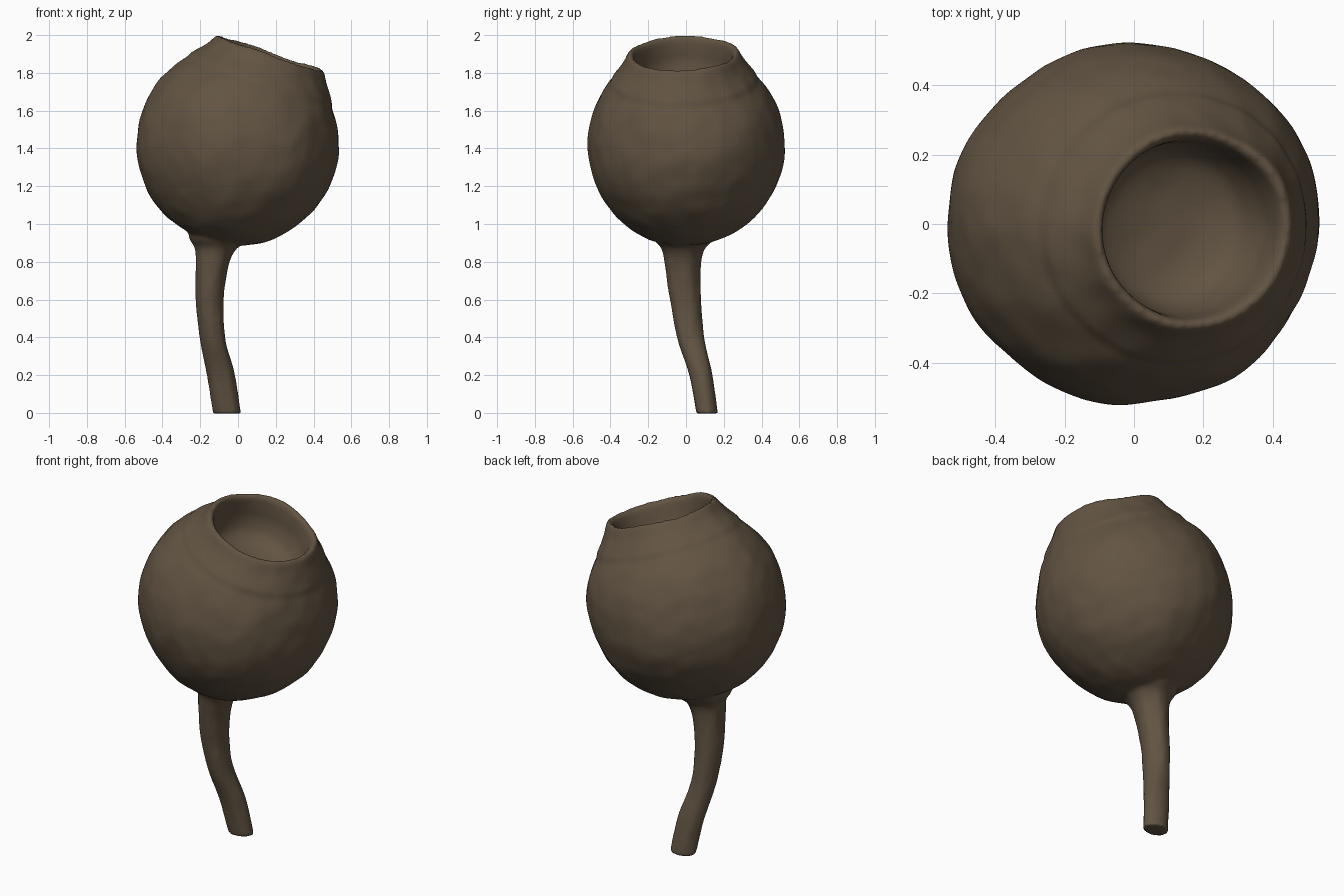
import bpy, bmesh, math
from mathutils import Vector, Matrix, noise

if "Cube" in bpy.data.objects:
    bpy.data.objects.remove(bpy.data.objects["Cube"])

SEG = 96
bm = bmesh.new()


def skin(rings):
    """Join closed rings of points into a capped tube."""
    rows = [[bm.verts.new(p) for p in ring] for ring in rings]
    for a, b in zip(rows, rows[1:]):
        n = len(a)
        for i in range(n):
            bm.faces.new((a[i], a[(i + 1) % n], b[(i + 1) % n], b[i]))
    bm.faces.new(rows[0][::-1])
    bm.faces.new(rows[-1])


def spline(pts, steps):
    """Catmull-Rom curve through tuples of any length."""
    p = [pts[0]] + list(pts) + [pts[-1]]
    out = []
    for i in range(1, len(p) - 2):
        for s in range(steps):
            t = s / steps
            out.append([0.5 * (2 * b + (c - a) * t + (2 * a - 5 * b + 4 * c - d) * t * t
                               + (3 * b - a - 3 * c + d) * t ** 3)
                        for a, b, c, d in zip(p[i - 1], p[i], p[i + 1], p[i + 2])])
    out.append(list(pts[-1]))
    return out


def lump(p, big, small):
    return big * noise.noise(p * 3.5) + small * noise.noise(p * 11 + Vector((7, 3, 1)))


# Round pod: sphere profile (radius, height along axis), raised lip, hollow bowl
R = 0.535
profile = []
for i in range(41):
    a = math.radians(0.5 + i * 3.25)
    profile.append((R * math.sin(a), -R * math.cos(a)))
profile += spline([(0.395, 0.375), (0.335, 0.452), (0.297, 0.512), (0.272, 0.502),
                   (0.262, 0.45), (0.25, 0.37), (0.21, 0.295), (0.12, 0.255),
                   (0.004, 0.245)], 5)

tilt = (Matrix.Translation((0, 0, 1.42)) @ Matrix.Diagonal((1, 0.97, 1, 1))
        @ Matrix.Rotation(0.03, 4, 'X') @ Matrix.Rotation(0.336, 4, 'Y'))
rings = []
for r, h in profile:
    ring = []
    for k in range(SEG):
        a = 2 * math.pi * k / SEG
        p = Vector((r * math.cos(a), r * math.sin(a), h))
        p *= 1 + lump(p, 0.022, 0.010)
        ring.append(tilt @ p)
    rings.append(ring)
skin(rings)

# Bent stem: z, centre x, centre y, half width x, half width y
stem = [(-0.004, -0.057, 0.112, 0.074, 0.056), (0.2, -0.09, 0.078, 0.074, 0.062),
        (0.4, -0.135, 0.025, 0.069, 0.072), (0.6, -0.15, -0.002, 0.073, 0.082),
        (0.78, -0.137, -0.015, 0.086, 0.094), (0.87, -0.118, -0.015, 0.112, 0.115),
        (0.93, -0.09, -0.012, 0.175, 0.17), (1.02, -0.06, -0.01, 0.21, 0.2)]
rings = []
for z, x, y, rx, ry in spline(stem, 8):
    ring = []
    for k in range(32):
        a = 2 * math.pi * k / 32
        d = Vector((math.cos(a), math.sin(a), z * 2))
        f = 1 + 0.07 * noise.noise(d * 1.8) + 0.04 * noise.noise(d * 5)
        ring.append((x + rx * f * math.cos(a), y + ry * f * math.sin(a), z))
    rings.append(ring)
skin(rings)

bmesh.ops.recalc_face_normals(bm, faces=bm.faces)
mesh = bpy.data.meshes.new("pod_with_stem")
bm.to_mesh(mesh)
bm.free()
pod = bpy.data.objects.new("pod_with_stem", mesh)
bpy.context.collection.objects.link(pod)

# Earthy brown, one colour all over
brown = bpy.data.materials.new("earth_brown")
brown.diffuse_color = (0.122, 0.088, 0.055, 1)
brown.use_nodes = True
brown.node_tree.nodes["Principled BSDF"].inputs["Base Color"].default_value = brown.diffuse_color
mesh.materials.append(brown)
for f in mesh.polygons:
    f.use_smooth = True

# Fuse pod and stem into one clay-like skin
remesh = pod.modifiers.new("fuse", 'REMESH')
remesh.mode = 'VOXEL'
remesh.voxel_size = 0.012
remesh.use_smooth_shade = True
soften = pod.modifiers.new("soften", 'SMOOTH')
soften.factor = 0.5
soften.iterations = 2
